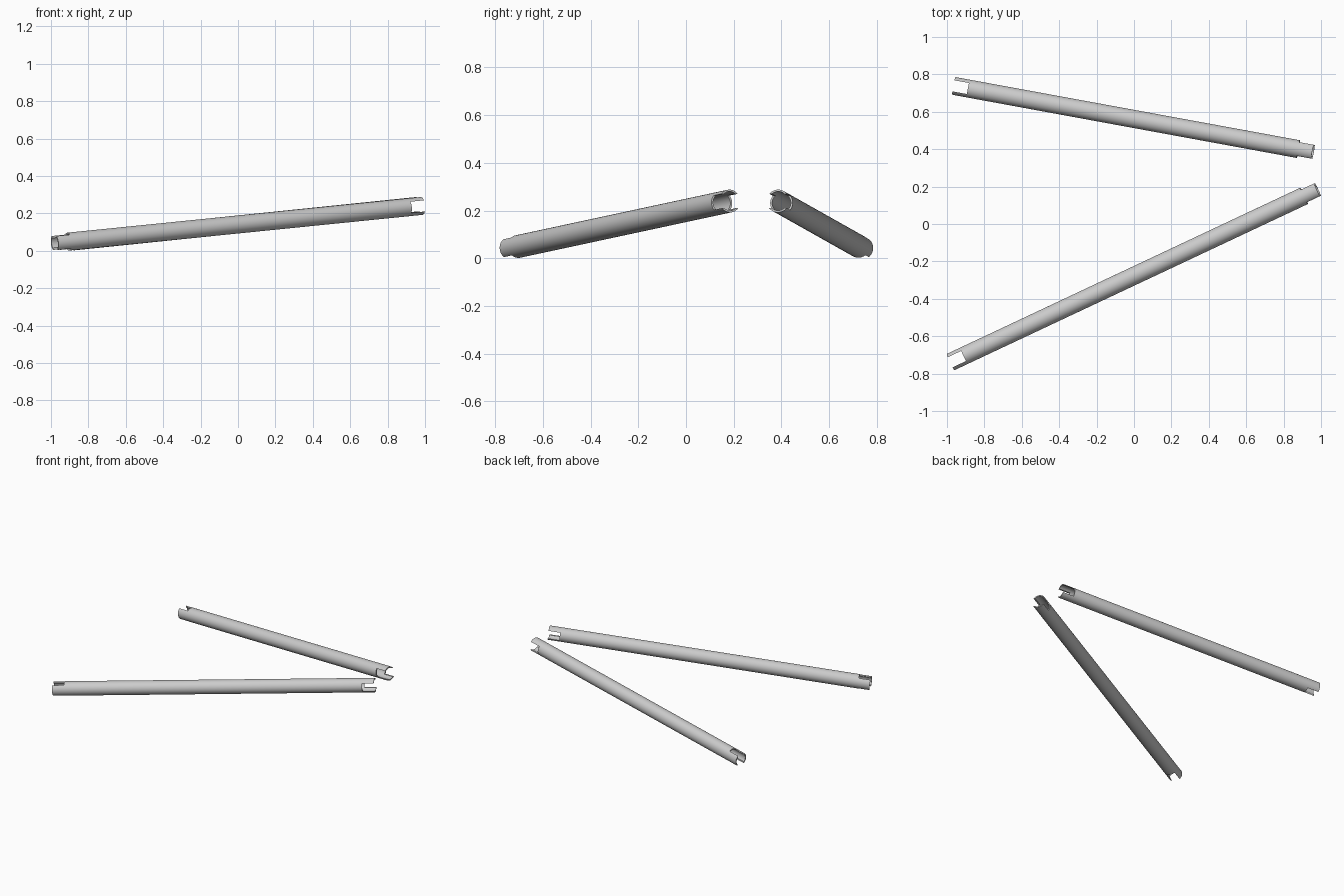
import bpy, bmesh, math
from mathutils import Vector, Matrix

if "Cube" in bpy.data.objects:
    bpy.data.objects.remove(bpy.data.objects["Cube"])

R_OUT, R_IN = 0.048, 0.040     # tube radii
SLOT_W, SLOT_L = 0.06, 0.08    # end notch width and depth
SEGS = 64


def make_object(name, bm):
    mesh = bpy.data.meshes.new(name)
    bm.to_mesh(mesh)
    bm.free()
    ob = bpy.data.objects.new(name, mesh)
    bpy.context.collection.objects.link(ob)
    return ob


def slot_cutter(x, size):
    bm = bmesh.new()
    bmesh.ops.create_cube(bm, size=1, matrix=Matrix.Translation((x, 0, 0)) @ Matrix.Diagonal((*size, 1)))
    return make_object("slot_cutter", bm)


def slotted_tube(name, start, end):
    start, end = Vector(start), Vector(end)
    length = (end - start).length

    # Hollow pipe: wall rectangle lathed around local X
    bm = bmesh.new()
    rings = []
    for x, r in ((0, R_OUT), (length, R_OUT), (length, R_IN), (0, R_IN)):
        rings.append([bm.verts.new((x, r * math.cos(2 * math.pi * i / SEGS),
                                    r * math.sin(2 * math.pi * i / SEGS))) for i in range(SEGS)])
    for k in range(4):
        a, b = rings[k], rings[(k + 1) % 4]
        for i in range(SEGS):
            j = (i + 1) % SEGS
            bm.faces.new((a[i], a[j], b[j], b[i]))
    bmesh.ops.recalc_face_normals(bm, faces=bm.faces)
    ob = make_object(name, bm)

    # Vertical notch at the low end, horizontal notch at the high end
    cutters = [slot_cutter(0, (2 * SLOT_L, SLOT_W, 0.3)),
               slot_cutter(length, (2 * SLOT_L, 0.3, SLOT_W))]
    bpy.ops.object.select_all(action='DESELECT')
    bpy.context.view_layer.objects.active = ob
    ob.select_set(True)
    for c in cutters:
        mod = ob.modifiers.new("slot", 'BOOLEAN')
        mod.operation = 'DIFFERENCE'
        mod.solver = 'EXACT'
        mod.object = c
        bpy.ops.object.modifier_apply(modifier=mod.name)
        bpy.data.objects.remove(c)
    bpy.ops.object.shade_smooth_by_angle(angle=math.radians(35))

    # Lay the tube between its two end points
    ob.matrix_world = Matrix.Translation(start) @ (end - start).to_track_quat('X', 'Z').to_matrix().to_4x4()
    return ob


slotted_tube("front_tube", (-0.98, -0.738, 0.042), (0.981, 0.184, 0.24))
slotted_tube("back_tube", (-0.962, 0.738, 0.042), (0.957, 0.386, 0.24))
